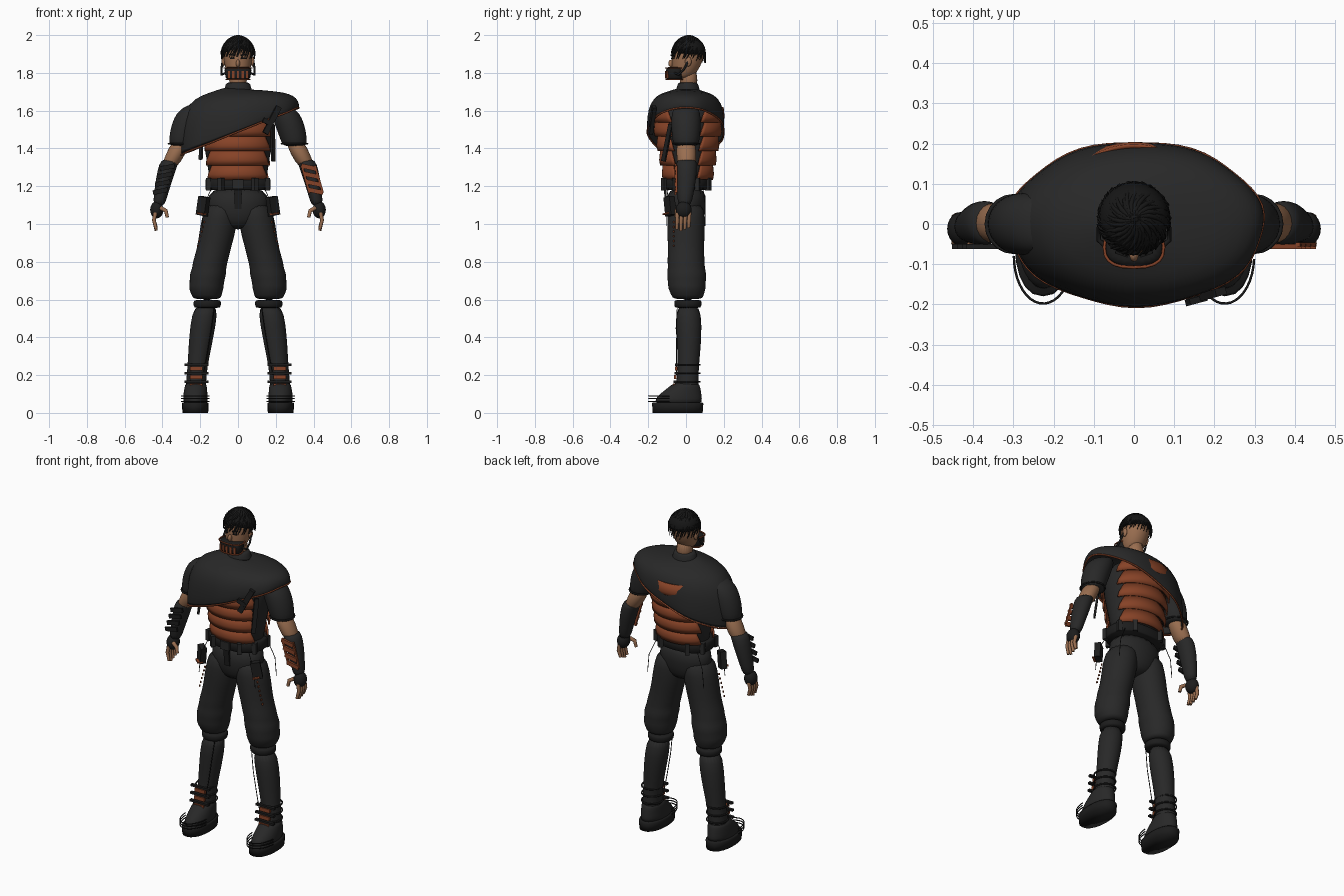
import bpy, bmesh, math, random
from math import sin, cos, pi
from mathutils import Vector, Euler

random.seed(4)
if "Cube" in bpy.data.objects:
    bpy.data.objects.remove(bpy.data.objects["Cube"])


def material(name, r, g, b):
    mat = bpy.data.materials.new(name)
    mat.use_nodes = True
    mat.diffuse_color = (r, g, b, 1)
    shader = mat.node_tree.nodes["Principled BSDF"]
    shader.inputs["Base Color"].default_value = (r, g, b, 1)
    shader.inputs["Roughness"].default_value = 0.8
    return mat


cloth = material("black_cloth", .021, .021, .021)
leather = material("dark_leather", .012, .012, .012)
hair_black = material("hair_black", .008, .008, .008)
orange = material("burnt_orange", .24, .055, .02)
skin = material("skin", .32, .155, .08)


def finish(name, bm, mat, smooth=True, subsurf=0, solid=0):
    bmesh.ops.recalc_face_normals(bm, faces=bm.faces)
    mesh = bpy.data.meshes.new(name)
    bm.to_mesh(mesh)
    bm.free()
    mesh.materials.append(mat)
    for poly in mesh.polygons:
        poly.use_smooth = smooth
    obj = bpy.data.objects.new(name, mesh)
    bpy.context.collection.objects.link(obj)
    if solid:
        mod = obj.modifiers.new("thickness", "SOLIDIFY")
        mod.thickness, mod.offset = solid, 0
    if subsurf:
        mod = obj.modifiers.new("rounding", "SUBSURF")
        mod.levels = mod.render_levels = subsurf
    return obj


def skin_rows(bm, rows, closed):
    """Bridge rows of points with quads."""
    rows = [[bm.verts.new(p) for p in row] for row in rows]
    count = len(rows[0])
    for low, high in zip(rows, rows[1:]):
        for i in range(count if closed else count - 1):
            j = (i + 1) % count
            bm.faces.new((low[i], low[j], high[j], high[i]))
    return rows


def oval(x, y, z, rx, ry, power=2, start=0, end=2 * pi, count=20):
    points = []
    for i in range(count):
        a = start + (end - start) * i / count
        c, s = cos(a), sin(a)
        points.append((x + rx * math.copysign(abs(c) ** (2 / power), c),
                       y + ry * math.copysign(abs(s) ** (2 / power), s), z))
    return points


def loft(name, rings, mat, side=1, power=2, subsurf=1):
    """Closed body through horizontal ovals (x, y, z, rx, ry)."""
    bm = bmesh.new()
    rows = skin_rows(bm, [oval(side * r[0], *r[1:], power=power) for r in rings], True)
    bm.faces.new(rows[0])
    bm.faces.new(rows[-1])
    return finish(name, bm, mat, subsurf=subsurf)


def box(name, place, size, mat, turn=(0, 0, 0)):
    bm = bmesh.new()
    bmesh.ops.create_cube(bm, size=1)
    rot = Euler([math.radians(t) for t in turn])
    for v in bm.verts:
        v.co = Vector(a * b for a, b in zip(v.co, size))
        v.co.rotate(rot)
        v.co += Vector(place)
    return finish(name, bm, mat, smooth=False)


def ball(name, place, size, mat):
    bm = bmesh.new()
    bmesh.ops.create_uvsphere(bm, u_segments=20, v_segments=12, radius=1)
    for v in bm.verts:
        v.co = Vector(a * b for a, b in zip(v.co, size)) + Vector(place)
    return finish(name, bm, mat)


def tubes(name, paths, radius, mat, cyclic=False, taper=1, sides=1):
    """Round cords along paths, turned into one mesh."""
    curve = bpy.data.curves.new(name, "CURVE")
    curve.dimensions = "3D"
    curve.bevel_depth, curve.bevel_resolution, curve.use_fill_caps = radius, sides, True
    for path in paths:
        spline = curve.splines.new("POLY")
        spline.points.add(len(path) - 1)
        spline.use_cyclic_u = cyclic
        for i, (point, co) in enumerate(zip(spline.points, path)):
            point.co = (*co, 1)
            point.radius = 1 + (taper - 1) * (i / (len(path) - 1)) ** 2
    temp = bpy.data.objects.new(name, curve)
    bpy.context.collection.objects.link(temp)
    mesh = bpy.data.meshes.new_from_object(temp)
    bpy.data.objects.remove(temp)
    mesh.materials.clear()
    mesh.materials.append(mat)
    for poly in mesh.polygons:
        poly.use_smooth = True
    bpy.context.collection.objects.link(bpy.data.objects.new(name, mesh))


# Torso with overlapping curved plates on front and back
loft("torso", [(0, .01, 1.17, .15, .1), (0, .01, 1.3, .16, .115), (0, .01, 1.4, .18, .14),
               (0, .01, 1.5, .195, .16), (0, .01, 1.6, .19, .15), (0, .01, 1.67, .1, .08)], cloth)
for label, middle in (("front", -pi / 2), ("back", pi / 2)):
    for k in range(5):
        z = 1.235 + k * .076
        rx, ry = .163 + k * .009, .122 + k * .014
        rows = []
        for t, grow, span in ((0, .006, 1.2), (.35, .007, 1.15), (1, -.006, 1.02)):
            rows.append(oval(0, .01, z + t * .08, rx + grow, ry + grow + t * .012,
                             start=middle - span, end=middle + span, count=22))
        bm = bmesh.new()
        skin_rows(bm, rows, False)
        finish(label + "_torso_plate", bm, orange, solid=.01)

# Slanted shoulder cape with a coloured hem
def cape_point(a, reach, drop):
    x, y = .005 + .315 * reach * cos(a), .202 * reach * sin(a)
    hem = 1.49 + .4 * .315 * cos(a)
    fold = 1 + .015 * drop * sin(7 * a)
    return (x * fold, y * fold, 1.705 - (1.705 - hem) * drop)


angles = [2 * pi * i / 56 for i in range(56)]
shape = ((.2, -.05), (.5, .04), (.75, .13), (.92, .33), (.99, .62), (1, 1))
bm = bmesh.new()
skin_rows(bm, [[cape_point(a, f, d) for a in angles] for f, d in shape], True)
finish("shoulder_cape", bm, cloth, subsurf=1, solid=.008)
tubes("cape_hem", [[cape_point(a, 1, 1) for a in angles]], .005, orange, cyclic=True)
loft("collar", [(0, .01, 1.68, .09, .075), (0, .01, 1.70, .075, .065),
                (0, .01, 1.745, .066, .055), (0, .01, 1.75, .055, .045)], cloth)
box("chest_tool", (.18, -.178, 1.55), (.03, .02, .16), leather, (0, 28, 15))
box("chest_tool_clip", (.155, -.19, 1.54), (.05, .016, .025), leather, (0, 28, 15))
box("left_chest_strap", (.185, -.1, 1.43), (.025, .012, .2), leather, (-8, 8, 50))
box("right_chest_strap", (-.195, -.09, 1.41), (.02, .012, .14), leather, (-8, -6, -50))

# Head, face and mask
loft("neck", [(0, .012, 1.68, .05, .048), (0, .015, 1.84, .05, .052)], skin)
loft("head", [(0, -.025, 1.765, .03, .035), (0, -.013, 1.785, .055, .058),
              (0, 0, 1.83, .07, .075), (0, .01, 1.88, .078, .086),
              (0, .012, 1.93, .08, .086), (0, .012, 1.975, .05, .055)], skin)
ball("nose", (0, -.078, 1.85), (.011, .016, .02), skin)
for side in (1, -1):
    ball("ear", (side * .077, .012, 1.86), (.01, .017, .026), skin)
    box("eye", (side * .03, -.073, 1.878), (.024, .008, .008), leather, (0, 0, side * 18))
    box("eyebrow", (side * .031, -.074, 1.895), (.032, .009, .007), hair_black, (0, side * -8, side * 18))
    tubes("mask_cord", [[(side * .065, -.06, 1.80), (side * .088, -.04, 1.79),
                         (side * .088, -.01, 1.82), (side * .08, .015, 1.87)]], .006, leather)
loft("mask", [(0, -.06, 1.762, .055, .04), (0, -.06, 1.768, .066, .046),
              (0, -.058, 1.825, .075, .05), (0, -.056, 1.832, .065, .042)], leather, power=2.6)
tubes("mask_rim", [oval(0, -.058, 1.826, .074, .05, 2.6), oval(0, -.06, 1.765, .064, .045, 2.6)],
      .004, orange, cyclic=True)
for k in range(-2, 3):
    box("mask_slot", (k * .024, -.107 + abs(k) * .004, 1.79), (.012, .008, .04), orange, (0, 0, k * 8))

# Hair: a cap covered by swirling tapered locks
loft("hair_cap", [(0, .022, 1.885, .084, .08), (0, .017, 1.92, .091, .09),
                  (0, .015, 1.96, .08, .08), (0, .015, 1.985, .04, .04)], hair_black)
locks = []
for tier, length in enumerate((1, .8, .55)):
    for i in range(44 - tier * 10):
        a = 2 * pi * i / (44 - tier * 10) + random.uniform(-.06, .06)
        reach = length * random.uniform(.9, 1.08)
        back = max(0, sin(a))
        path = []
        for t in (0, .2, .4, .6, .8, 1):
            bend = min(t * reach * 1.75, 1.75)
            turn = a + .7 * (1 - t)
            lift = .004 * tier
            low = max(0, t - .75) * .08 * back * reach
            path.append(((.09 + lift) * sin(bend) * cos(turn), .014 + (.091 + lift) * sin(bend) * sin(turn),
                         1.908 + (.078 + lift) * cos(bend) - low - .02 * t * reach))
        locks.append(path)
tubes("hair_locks", locks, .0085, hair_black, taper=.15)

# Arms
for side, label in ((1, "left_"), (-1, "right_")):
    loft(label + "sleeve", [(.2, 0, 1.64, .03, .04), (.235, 0, 1.615, .07, .07),
                            (.262, 0, 1.56, .08, .08), (.285, 0, 1.49, .077, .078),
                            (.298, 0, 1.43, .068, .07), (.30, 0, 1.41, .06, .062)], cloth, side)
    tubes(label + "sleeve_hem", [oval(side * .299, 0, 1.425, .068, .07)], .005, leather, cyclic=True)
    loft(label + "upper_arm", [(.295, 0, 1.45, .05, .052), (.33, .002, 1.37, .052, .053),
                               (.37, .003, 1.29, .045, .05)], skin, side)
    loft(label + "forearm_wrap", [(.352, .003, 1.345, .046, .05), (.368, .003, 1.32, .05, .056),
                                  (.387, .002, 1.25, .047, .055), (.408, -.003, 1.16, .037, .043),
                                  (.42, -.008, 1.09, .032, .036)], cloth, side)
    ball(label + "glove", (side * .43, -.012, 1.075), (.035, .042, .045), leather)
    for k in range(4):
        y = -.045 + k * .021
        tubes(label + "finger", [[(side * .437, y, 1.06), (side * .445, y - .002, 1.02),
                                  (side * .433, y - .004, .965 + abs(k - 1) * .008)]], .011, skin, taper=.75, sides=2)
    tubes(label + "thumb", [[(side * .41, -.04, 1.085), (side * .382, -.05, 1.07),
                             (side * .374, -.052, 1.035)]], .012, skin, taper=.75, sides=2)
    guard = orange if side > 0 else leather
    for k in range(4):
        x, z = .375 + k * .012, 1.30 - k * .042
        box(label + "guard_slat", (side * x, -.056, z), (.08, .012, .024), guard, (0, side * 12, 0))
    if side > 0:
        for shift in (-.035, .035):
            box("left_guard_rail", (.393 + shift, -.051, 1.237), (.012, .01, .15), guard, (0, -16, 0))

# Belt and hip gear
loft("trouser_seat", [(0, 0, .97, .06, .06), (0, 0, 1.02, .145, .095), (0, 0, 1.1, .168, .108),
                      (0, .005, 1.2, .155, .105)], cloth)
loft("belt", [(0, .003, z, .172 + d, .12 + d) for z, d in ((1.18, -.006), (1.185, 0), (1.235, 0), (1.24, -.006))],
     leather, power=2.4, subsurf=0)
box("belt_buckle", (0, -.124, 1.21), (.06, .016, .05), cloth)
box("trouser_fly", (0, -.106, 1.13), (.035, .012, .1), leather, (6, 0, 0))
for side in (1, -1):
    for x, y in ((.09, -.115), (.155, -.06), (.155, .06), (.09, .118)):
        box("belt_loop", (side * x, y, 1.21), (.025, .025, .066), cloth, (0, 0, side * math.degrees(math.atan2(-y, x)) * .7))
    box("hip_pouch", (side * .185, -.085, 1.095), (.055, .035, .1), leather, (0, side * -10, side * 35))
    box("pouch_trim", (side * .193, -.1, 1.055), (.04, .03, .008), orange, (0, side * -10, side * 35))
    for y in (-.105, .1):
        tubes("hip_cord", [[(side * .14, y * .9, 1.19), (side * .18, y, 1.1), (side * .19, y, .99)]], .002, leather)
    for k in range(6):
        box("thigh_stitch", (side * (.178 + k * .007), -.066, 1.01 - k * .025), (.007, .008, .01), orange)

# Legs and boots
for side, label in ((1, "left_"), (-1, "right_")):
    loft(label + "trouser_leg", [(.085, 0, 1.12, .08, .095), (.098, 0, 1.03, .096, .1), (.11, 0, .95, .096, .1),
                                 (.13, 0, .86, .09, .096), (.147, 0, .8, .094, .1), (.152, .002, .77, .09, .098),
                                 (.16, .004, .73, .099, .107), (.165, .004, .69, .09, .1), (.169, .005, .66, .095, .102),
                                 (.166, .008, .62, .078, .085), (.164, .01, .6, .074, .078)], cloth, side)
    loft(label + "boot_cuff", [(.163, .01, .555, .066, .066), (.163, .01, .562, .073, .072),
                               (.163, .01, .59, .075, .075), (.163, .01, .6, .066, .068)], leather, side)
    loft(label + "boot_shaft", [(.168, .012, .58, .066, .064), (.186, .016, .46, .068, .068), (.2, .016, .36, .062, .064),
                                (.215, .012, .24, .053, .056), (.222, .008, .17, .053, .058), (.224, .005, .09, .056, .07)],
         cloth, side)
    loft(label + "shoe", [(.225, -.04, .04, .066, .128), (.225, -.04, .075, .066, .126), (.225, -.026, .105, .064, .108),
                          (.224, -.008, .135, .06, .085), (.223, .003, .165, .055, .064)], cloth, side)
    loft(label + "sole", [(.226, -.044, 0, .068, .132), (.226, -.044, .05, .071, .136), (.226, -.044, .056, .066, .13)],
         leather, side, power=2.3, subsurf=0)
    tubes(label + "toe_wire", [oval(side * .226, -.08, z, .073, .118, start=pi, end=2 * pi + .1) for z in (.06, .075, .09)],
          .003, leather)
    for k, z in enumerate((.255, .21, .165)):
        box(label + "ankle_strap", (side * .22, -.048 - k * .004, z), (.125, .018, .012), leather)
        tubes(label + "ankle_ring", [oval(side * .22, .01, z, .058, .063)], .005, leather, cyclic=True)
        box(label + "ankle_plate", (side * .22, -.051 - k * .005, z - .02), (.066, .014, .022), orange)
    tubes(label + "shin_cord", [[(side * .125, -.046, .56), (side * .14, -.052, .45),
                                 (side * .165, -.05, .3), (side * .185, -.05, .2)]], .0025, leather)
